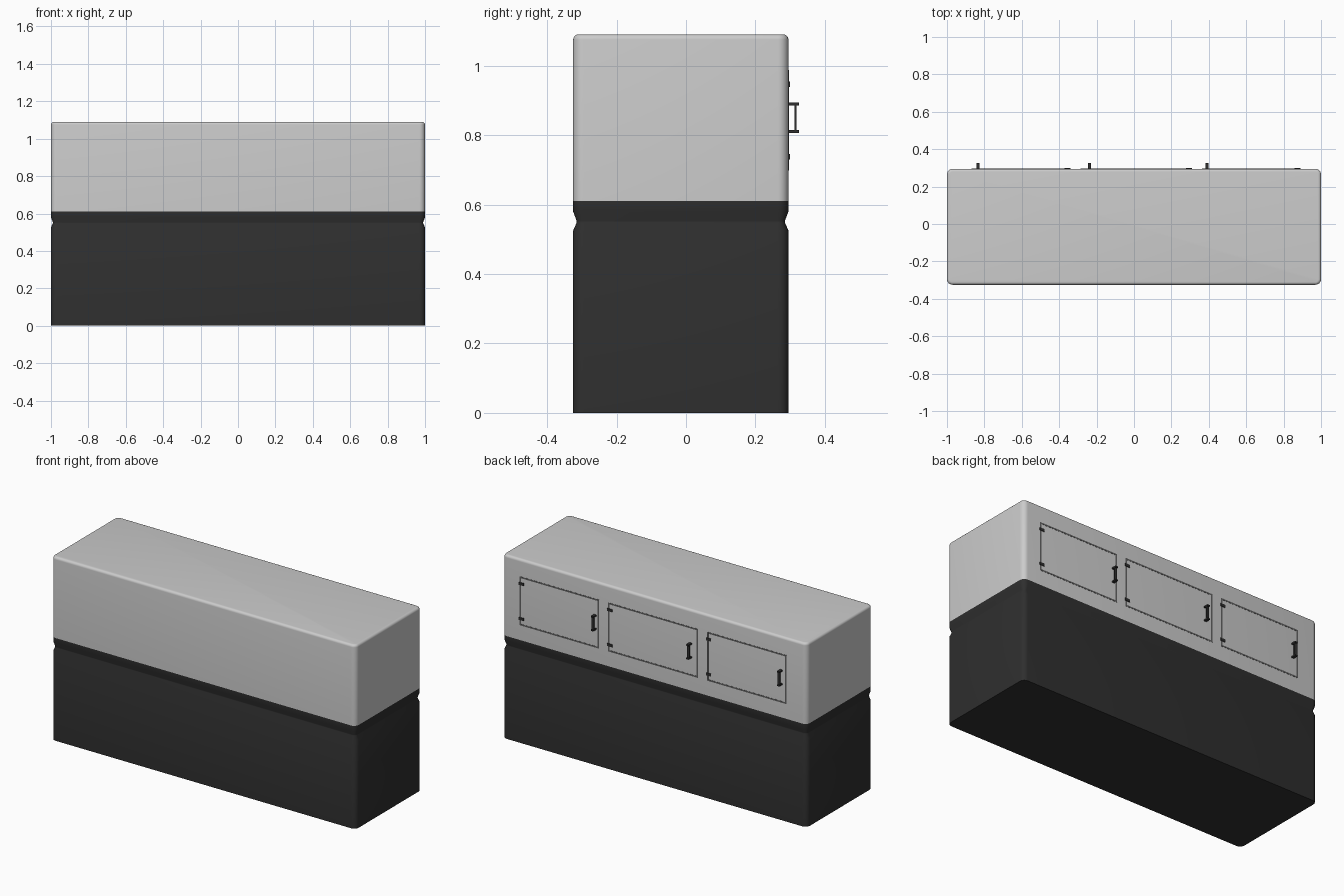
import bpy, bmesh, math

if "Cube" in bpy.data.objects:
    bpy.data.objects.remove(bpy.data.objects["Cube"])

X, Y0, Y1, R = 1.0, -0.325, 0.295, 0.03   # cabinet footprint and corner radius


def material(name, v):
    m = bpy.data.materials.new(name)
    m.diffuse_color = (v, v, v, 1)
    m.use_nodes = True
    m.node_tree.nodes["Principled BSDF"].inputs["Base Color"].default_value = m.diffuse_color
    return m


black = material("black", 0.028)
seam_grey = material("seam_grey", 0.12)


def finish(name, bm, mat=None, smooth=False):
    bmesh.ops.recalc_face_normals(bm, faces=bm.faces[:])
    me = bpy.data.meshes.new(name)
    bm.to_mesh(me)
    bm.free()
    ob = bpy.data.objects.new(name, me)
    bpy.context.collection.objects.link(ob)
    if mat:
        me.materials.append(mat)
    if smooth:
        bpy.ops.object.select_all(action='DESELECT')
        ob.select_set(True)
        bpy.context.view_layer.objects.active = ob
        bpy.ops.object.shade_smooth_by_angle(angle=math.radians(35))
    return ob


def add_box(bm, x0, x1, y0, y1, z0, z1):
    vs = bmesh.ops.create_cube(bm, size=1)['verts']
    for v in vs:
        v.co.x = x1 if v.co.x > 0 else x0
        v.co.y = y1 if v.co.y > 0 else y0
        v.co.z = z1 if v.co.z > 0 else z0


def rounded_stack(name, profile, mat=None, steps=6):
    """Rounded rectangle swept up through (inset, z) levels and capped."""
    bm = bmesh.new()
    corners = [(X - R, Y1 - R), (R - X, Y1 - R), (R - X, Y0 + R), (X - R, Y0 + R)]
    rings = []
    for inset, z in profile:
        ring = []
        for q, (cx, cy) in enumerate(corners):
            for i in range(steps + 1):
                a = (q + i / steps) * math.pi / 2
                r = R - inset
                ring.append(bm.verts.new((cx + r * math.cos(a), cy + r * math.sin(a), z)))
        rings.append(ring)
    n = len(rings[0])
    for a, b in zip(rings, rings[1:]):
        for i in range(n):
            j = (i + 1) % n
            bm.faces.new((a[i], a[j], b[j], b[i]))
    bm.faces.new(rings[0])
    bm.faces.new(rings[-1])
    return finish(name, bm, mat, True)


# Black base with the V groove near its top
rounded_stack("base", [(0, 0), (0, 0.525), (0.01, 0.548), (0.01, 0.553),
                       (0, 0.58), (0, 0.61)], black)

# Grey upper cabinet with rounded top edge
B = 0.015
arc = [(B * (1 - math.cos(t)), 1.09 - B + B * math.sin(t))
       for t in (math.pi / 2 * i / 5 for i in range(6))]
rounded_stack("upper_cabinet", [(0, 0.61)] + arc)

# Three doors on the back: seam outline, hinges and pull handle
ZB, ZT, W = 0.698, 0.988, 0.009
doors = [(0.364, 0.887, 0.39), (-0.285, 0.305, -0.237), (-0.868, -0.344, -0.833)]
for k, (xa, xb, xh) in enumerate(doors, 1):
    bm = bmesh.new()
    ya, yb = Y1 - 0.004, Y1 + 0.001
    add_box(bm, xa, xb, ya, yb, ZT - W, ZT)
    add_box(bm, xa, xb, ya, yb, ZB, ZB + W)
    add_box(bm, xa, xa + W, ya, yb, ZB + W, ZT - W)
    add_box(bm, xb - W, xb, ya, yb, ZB + W, ZT - W)
    finish(f"door_seam_{k}", bm, seam_grey)

    bm = bmesh.new()
    for z in (0.738, 0.946):
        add_box(bm, xb - 0.028, xb + 0.004, ya, Y1 + 0.004, z - 0.008, z + 0.008)
    finish(f"door_hinges_{k}", bm, black)

    bm = bmesh.new()
    for z in (0.81, 0.89):
        add_box(bm, xh - 0.008, xh + 0.008, ya, 0.325, z - 0.004, z + 0.004)
    add_box(bm, xh - 0.008, xh + 0.008, 0.313, 0.318, 0.81, 0.89)
    finish(f"door_handle_{k}", bm, black)
